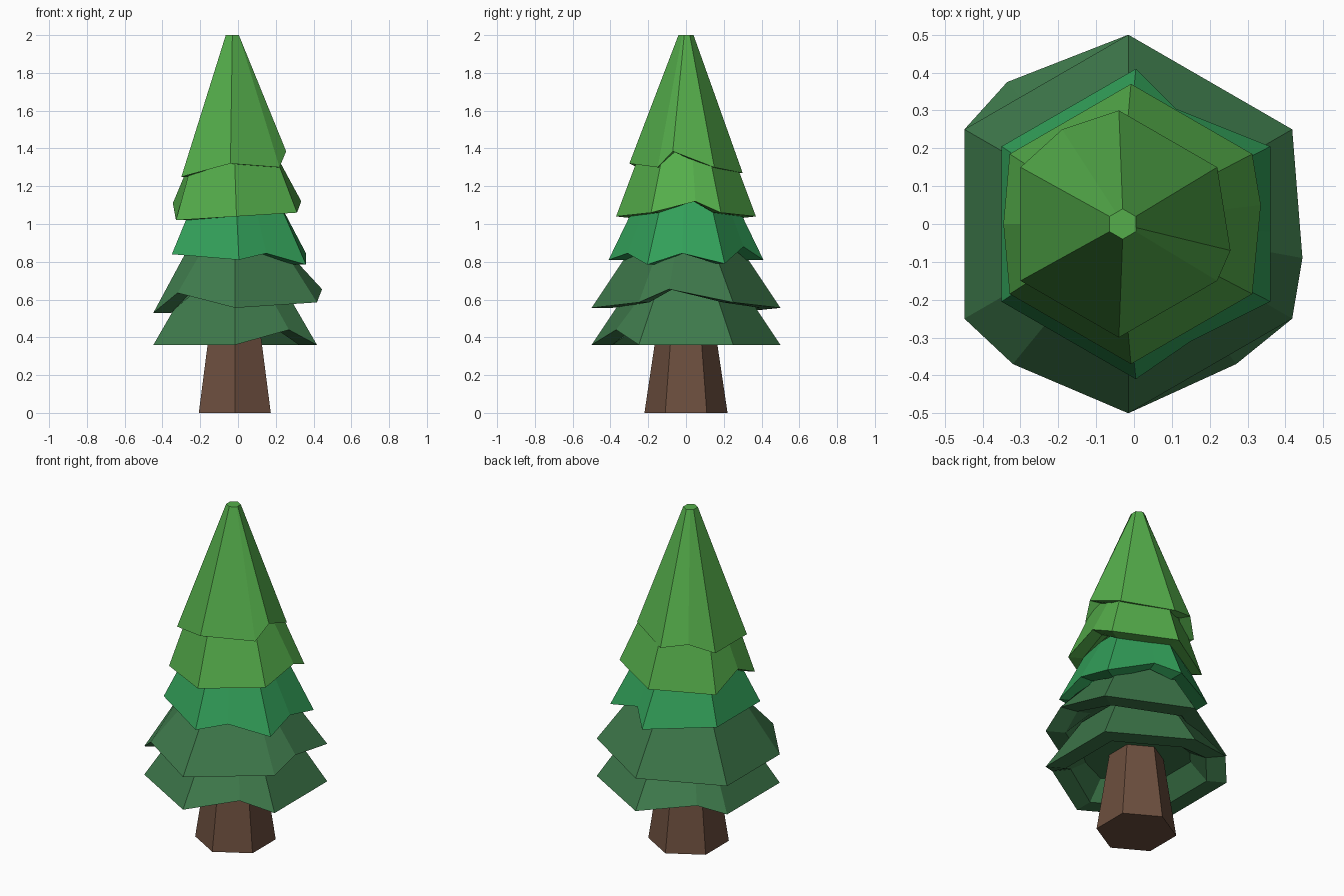
import bpy, bmesh, math
from mathutils import Vector

if "Cube" in bpy.data.objects:
    bpy.data.objects.remove(bpy.data.objects["Cube"])


def paint(obj, name, color):
    mat = bpy.data.materials.get(name) or bpy.data.materials.new(name)
    mat.diffuse_color = (*color, 1)
    mat.use_nodes = True
    mat.node_tree.nodes["Principled BSDF"].inputs["Base Color"].default_value = mat.diffuse_color
    obj.data.materials.append(mat)


def hexagon(cx, radius, zs):
    # corners at 30, 90 ... 330 degrees
    return [Vector((cx + radius * math.cos(math.radians(30 + 60 * i)),
                    radius * math.sin(math.radians(30 + 60 * i)), zs[i])) for i in range(6)]


def tier(name, mat, cx, radius, zs, notches, top_cx, top_radius, top_z):
    """Hollow hexagonal skirt; notches = {side index: raised rim point}."""
    corners = hexagon(cx, radius, zs)
    top_corners = hexagon(top_cx, top_radius, [top_z] * 6)
    roof_z = sum(zs) / 6 + 0.11
    rim, top = [], []
    for i in range(6):
        rim.append(corners[i])
        top.append(top_corners[i])
        if i in notches:
            p, a, b = Vector(notches[i]), corners[i], corners[(i + 1) % 6]
            t = max(0.1, min(0.9, (p - a).dot(b - a) / (b - a).length_squared))
            rim.append(p)
            top.append(top_corners[i].lerp(top_corners[(i + 1) % 6], t))
    inner = [Vector((cx + (p.x - cx) * 0.78, p.y * 0.78, p.z)) for p in rim]
    roof = [Vector((cx + (p.x - cx) * 0.6, p.y * 0.6, roof_z)) for p in rim]

    bm = bmesh.new()
    rings = [[bm.verts.new(p) for p in ring] for ring in (top, rim, inner, roof)]
    n = len(rim)
    for upper, lower in zip(rings, rings[1:]):
        for i in range(n):
            j = (i + 1) % n
            bm.faces.new((upper[i], lower[i], lower[j], upper[j]))
    bm.faces.new(rings[0])
    bm.faces.new(rings[3][::-1])
    bmesh.ops.recalc_face_normals(bm, faces=bm.faces)
    mesh = bpy.data.meshes.new(name)
    bm.to_mesh(mesh)
    bm.free()
    obj = bpy.data.objects.new(name, mesh)
    bpy.context.collection.objects.link(obj)
    paint(obj, *mat)


dark = ("dark_green", (0.048, 0.19, 0.07))
mid = ("mid_green", (0.032, 0.35, 0.10))
light = ("light_green", (0.09, 0.42, 0.07))

# Trunk
bpy.ops.mesh.primitive_cone_add(vertices=6, radius1=0.22, radius2=0.15, depth=0.47,
                                location=(-0.017, 0, 0.235))
trunk = bpy.context.object
trunk.name = "trunk"
paint(trunk, "bark", (0.15, 0.077, 0.048))

# Foliage tiers, bottom to top
tier("foliage_1", dark, -0.015, 0.5, [0.36] * 6,
     {1: (-0.335, 0.375, 0.43), 4: (0.27, -0.37, 0.44)}, -0.015, 0.30, 0.66)
tier("foliage_2", dark, -0.015, 0.5, [0.585, 0.556, 0.53, 0.53, 0.556, 0.585],
     {3: (-0.32, -0.37, 0.635), 5: (0.445, -0.09, 0.655)}, -0.015, 0.27, 0.9)
tier("foliage_3", mid, 0.005, 0.41, [0.79, 0.81, 0.84, 0.84, 0.81, 0.785],
     {0: (0.11, 0.305, 0.88), 4: (0.15, -0.31, 0.845), 5: (0.36, -0.02, 0.845)},
     -0.01, 0.26, 1.12)
tier("foliage_4", light, -0.008, 0.37, [1.06, 1.04, 1.02, 1.02, 1.04, 1.06],
     {2: (-0.345, 0.0, 1.11), 5: (0.335, 0.05, 1.12)}, -0.02, 0.235, 1.4)
tier("foliage_top", light, -0.04, 0.3, [1.3, 1.27, 1.25, 1.25, 1.32, 1.3],
     {1: (-0.19, 0.25, 1.31), 5: (0.255, -0.07, 1.385)}, -0.03, 0.04, 2.0)
